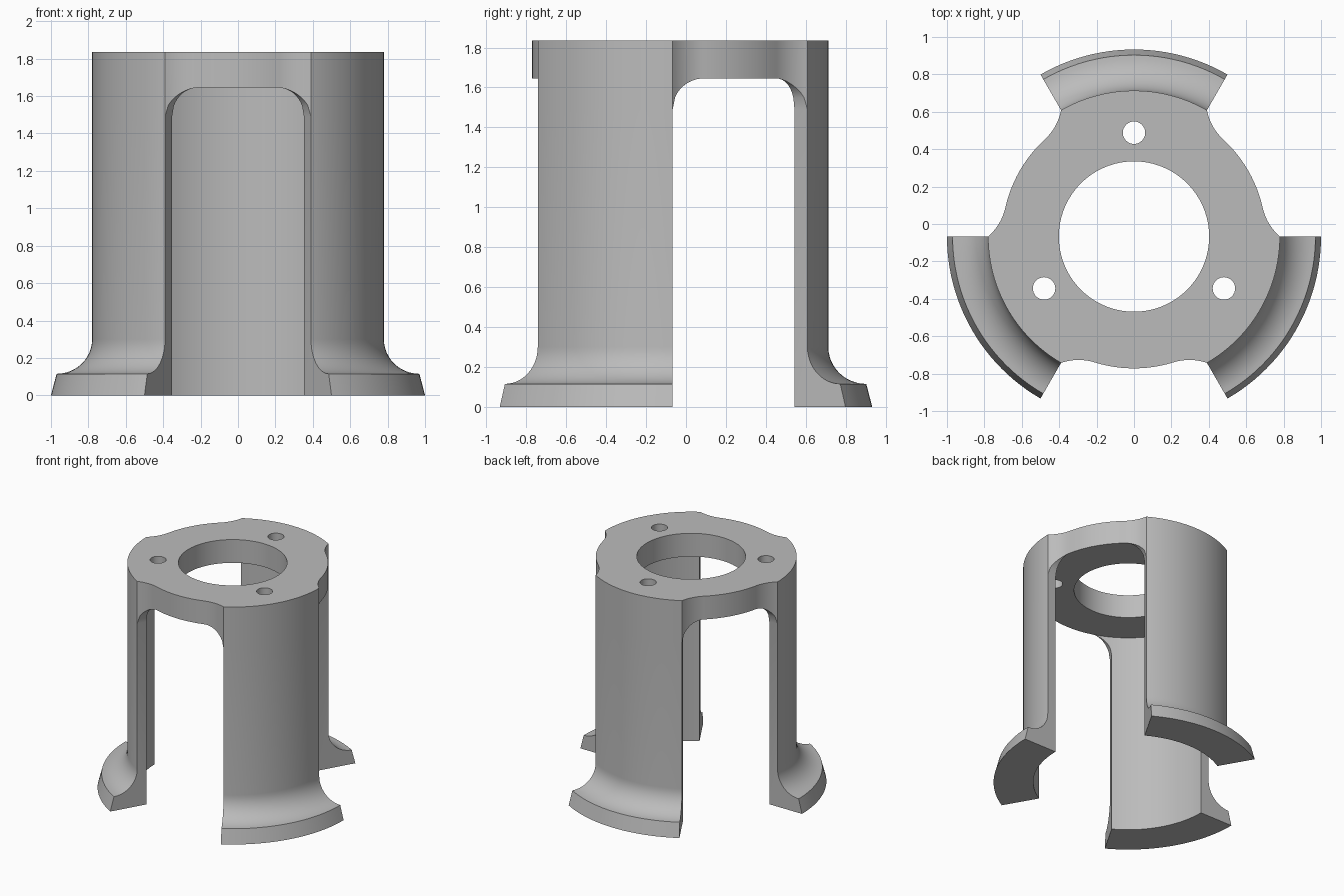
import bpy, bmesh
from math import sin, cos, acos, pi, sqrt, radians

cube = bpy.data.objects.get("Cube")
if cube:
    bpy.data.objects.remove(cube, do_unlink=True)

TOP, UNDER = 1.835, 1.645          # plate top and underside heights
R_IN, R_OUT, R_FOOT = 0.705, 0.78, 1.0
SCALLOP = 0.29                     # radius of the concave plate edge beside a leg
Y_SHIFT = -0.067
THIRD, LEG = 2 * pi / 3, pi / 3

# The scallop is tangent to the inner circle and meets the leg corner
DIST = R_IN + SCALLOP
SWEEP = acos((DIST**2 + R_OUT**2 - SCALLOP**2) / (2 * DIST * R_OUT))
ARCH = R_IN * sin(SWEEP)

bm = bmesh.new()


def ring_point(r, a, z):
    return bm.verts.new((r * cos(a), r * sin(a) + Y_SHIFT, z))


def skin(sections):
    """Join neighbouring sections, each a list of (radius, angle, height)."""
    rows = [[ring_point(*p) for p in s] for s in sections]
    for a, b in zip(rows, rows[1:]):
        for i in range(len(a) - 1):
            bm.faces.new((a[i], b[i], b[i + 1], a[i + 1]))


def arch_height(d):
    d = min(d, ARCH)
    return UNDER - ARCH + sqrt(max(0, ARCH**2 - (ARCH - d)**2))


def gap_section(a):
    """Inner wall, arch and outer wall at angle a past a leg's end."""
    near = min(a, LEG - a)
    if near >= SWEEP - 1e-5:
        r, z_in, z_out = R_IN, UNDER, UNDER
    else:
        t = SWEEP - near
        r = DIST * cos(t) - sqrt(SCALLOP**2 - (DIST * sin(t))**2)
        z_in, z_out = arch_height(R_IN * sin(near)), arch_height(r * sin(near))
    return [(R_IN, UNDER), (R_IN, z_in), (r, z_out), (r, TOP)]


# Leg profile: inner wall, flared foot, concave fillet, outer wall
spring = UNDER - ARCH
fillet = [(0.97 - 0.19 * sin(t), 0.30 - 0.185 * cos(t))
          for t in (i * pi / 24 for i in range(13))]
cap = [(R_IN, spring), (R_IN, 0), (R_FOOT, 0)] + fillet + [(R_OUT, spring)]
leg = [(R_IN, UNDER)] + cap + [(R_OUT, TOP)]

# Angles across a gap: fine steps on the scallops, coarse between them
side = [SWEEP * i / 14 for i in range(14)]
middle = [SWEEP + (LEG - 2 * SWEEP) * i / 12 for i in range(13)]
gap_angles = side + middle + [LEG - a for a in reversed(side)]

for k in range(3):
    start = LEG + k * THIRD
    skin([[(r, start + LEG * i / 24, z) for r, z in leg] for i in range(25)])
    for a in (start, start + LEG):
        bm.faces.new([ring_point(r, a, z) for r, z in cap])
    skin([[(r, start + LEG + a, z) for r, z in gap_section(a)] for a in gap_angles])


# Walls of the centre bore and the three bolt holes
def bore(x, y, r, n):
    rows = [[bm.verts.new((x + r * cos(2 * pi * i / n),
                           y + r * sin(2 * pi * i / n) + Y_SHIFT, z))
             for i in range(n)] for z in (UNDER, TOP)]
    for i in range(n):
        j = (i + 1) % n
        bm.faces.new((rows[0][i], rows[0][j], rows[1][j], rows[1][i]))


bore(0, 0, 0.402, 72)
for k in range(3):
    a = radians(90) + k * THIRD
    bore(0.555 * cos(a), 0.555 * sin(a), 0.06, 32)

bmesh.ops.remove_doubles(bm, verts=bm.verts, dist=0.0002)
bmesh.ops.dissolve_degenerate(bm, edges=bm.edges, dist=0.0001)

# Plate top and underside close the open rims
for z in (TOP, UNDER):
    rim = [e for e in bm.edges if e.is_boundary
           and all(abs(v.co.z - z) < 0.001 for v in e.verts)]
    bmesh.ops.triangle_fill(bm, edges=rim, use_beauty=True, use_dissolve=False)
bmesh.ops.recalc_face_normals(bm, faces=bm.faces)

mesh = bpy.data.meshes.new("three_leg_stand")
bm.to_mesh(mesh)
bm.free()
stand = bpy.data.objects.new("three_leg_stand", mesh)
bpy.context.collection.objects.link(stand)

grey = bpy.data.materials.new("plain_grey")
grey.use_nodes = True
colour = (0.5, 0.5, 0.5, 1)
grey.diffuse_color = colour
grey.node_tree.nodes["Principled BSDF"].inputs["Base Color"].default_value = colour
mesh.materials.append(grey)

bpy.ops.object.select_all(action='DESELECT')
stand.select_set(True)
bpy.context.view_layer.objects.active = stand
bpy.ops.object.shade_smooth_by_angle(angle=radians(25))
